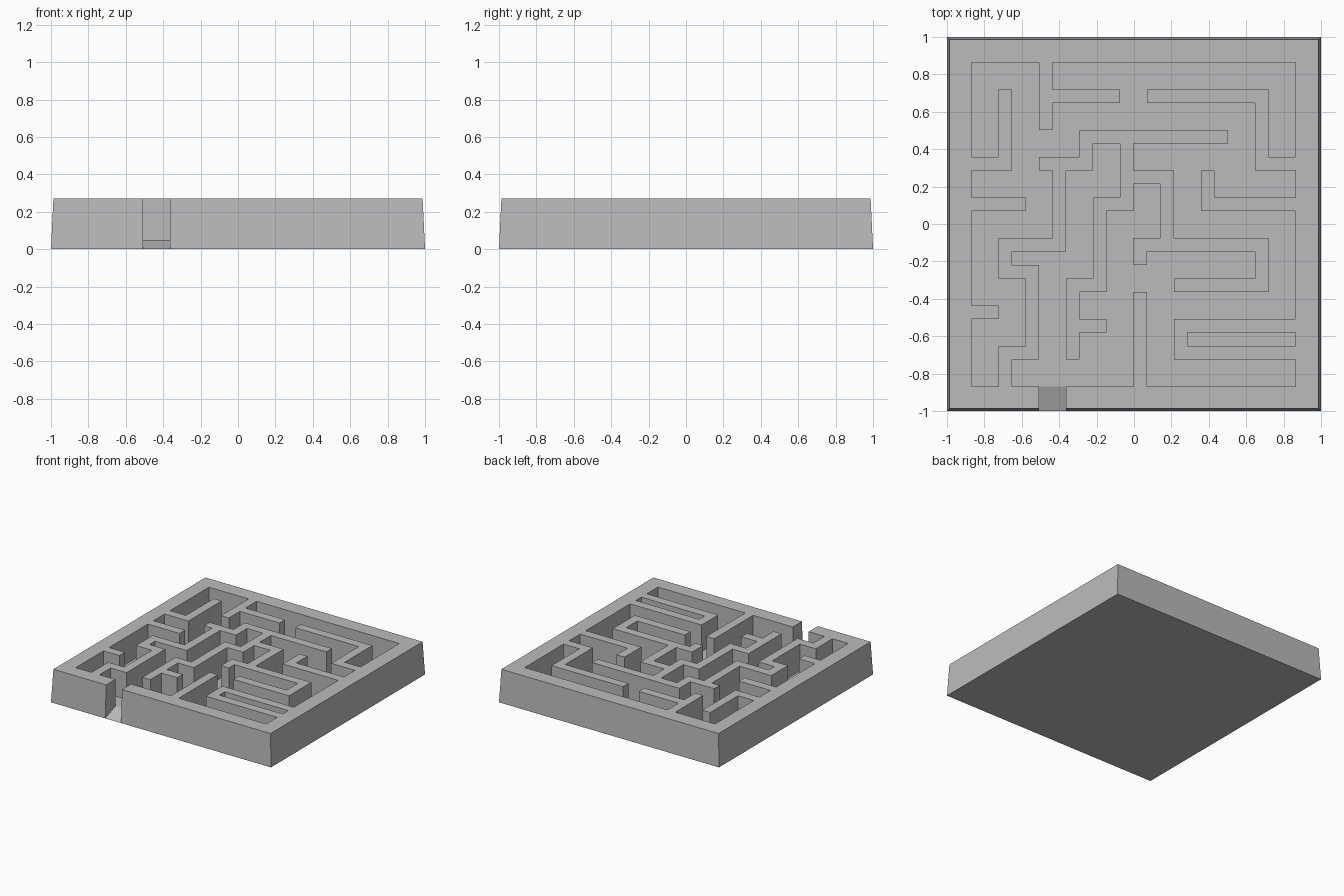
import bpy, bmesh

if "Cube" in bpy.data.objects:
    bpy.data.objects.remove(bpy.data.objects["Cube"])

UNIT, SHIFT = 0.0721, -0.0025      # maze grid pitch and small offset
N = 12                             # half size of the open field, in grid units
TOP, FLOOR = 0.27, 0.05
EDGE_TOP = 0.987                   # outer wall leans in slightly

# Maze walls as paths through grid cells
PATHS = [
    [(-12, 4), (-10, 4), (-10, 9)],
    [(-12, 1), (-9, 1)],
    [(-12, -7), (-11, -7)],
    [(-10, -12), (-10, -10), (-8, -10), (-8, -4), (-10, -4), (-10, -2),
     (-6, -2), (-6, 4), (-4, 4), (-4, 6), (6, 6)],
    [(-7, 4), (-6, 4)],
    [(-1, 6), (-1, 1), (-3, 1), (-3, -5), (-5, -5), (-5, -10)],
    [(-5, -8), (-3, -8)],
    [(-1, 3), (2, 3), (2, -2)],
    [(0, -3), (0, -2), (9, -2), (9, -5), (3, -5)],
    [(-7, 11), (-7, 7)],
    [(-7, 9), (-2, 9)],
    [(11, 4), (9, 4), (9, 9), (1, 9)],
    [(11, 1), (5, 1), (5, 3)],
    [(11, -8), (3, -8), (3, -10), (11, -10)],
    [(0, -12), (0, -6)],
]

solid = set()
for path in PATHS:
    for (ax, ay), (bx, by) in zip(path, path[1:]):
        for i in range(min(ax, bx), max(ax, bx) + 1):
            for j in range(min(ay, by), max(ay, by) + 1):
                solid.add((i, j))

# Outer frame, with a two-cell entrance at the front
R = range(-N - 1, N + 1)
ENTRANCE = {(-7, -13), (-6, -13)}
for i in R:
    for j in R:
        if (i in (-13, 12) or j in (-13, 12)) and (i, j) not in ENTRANCE:
            solid.add((i, j))

bm = bmesh.new()
cache = {}


def coord(k, level):
    if abs(k) == N + 1:
        return (EDGE_TOP if level == "top" else 1.0) * (1 if k > 0 else -1)
    return k * UNIT + SHIFT


def vert(i, j, level):
    # the floor ramps down to the ground at the front edge
    if level == "floor" and j == -N - 1:
        level = "ground"
    key = (i, j, level)
    if key not in cache:
        z = {"top": TOP, "floor": FLOOR, "ground": 0.0}[level]
        cache[key] = bm.verts.new((coord(i, level), coord(j, level), z))
    return cache[key]


# Wall tops, floor, ramp and vertical sides
SIDES = [((1, 0), (1, 0), (1, 1)), ((0, 1), (1, 1), (0, 1)),
         ((-1, 0), (0, 1), (0, 0)), ((0, -1), (0, 0), (1, 0))]
for i in R:
    for j in R:
        is_wall = (i, j) in solid
        level = "top" if is_wall else "floor"
        bm.faces.new([vert(i + a, j + b, level)
                      for a, b in ((0, 0), (1, 0), (1, 1), (0, 1))])
        if not is_wall:
            continue
        for (dx, dy), a, b in SIDES:
            ni, nj = i + dx, j + dy
            if (ni, nj) in solid:
                continue
            low = "floor" if ni in R and nj in R else "ground"
            pa, pb = (i + a[0], j + a[1]), (i + b[0], j + b[1])
            bm.faces.new([vert(*pa, low), vert(*pb, low),
                          vert(*pb, "top"), vert(*pa, "top")])

# Flat underside
M = N + 1
ring = [(-M, k) for k in range(-M, M)] + [(k, M) for k in range(-M, M)]
ring += [(-a, -b) for a, b in ring]
bm.faces.new([vert(a, b, "ground") for a, b in ring])

mesh = bpy.data.meshes.new("maze_block")
bm.to_mesh(mesh)
bm.free()
maze = bpy.data.objects.new("maze_block", mesh)
bpy.context.collection.objects.link(maze)

grey = bpy.data.materials.new("plain grey")
grey.diffuse_color = (0.5, 0.5, 0.5, 1)
grey.use_nodes = True
grey.node_tree.nodes["Principled BSDF"].inputs["Base Color"].default_value = grey.diffuse_color
mesh.materials.append(grey)
